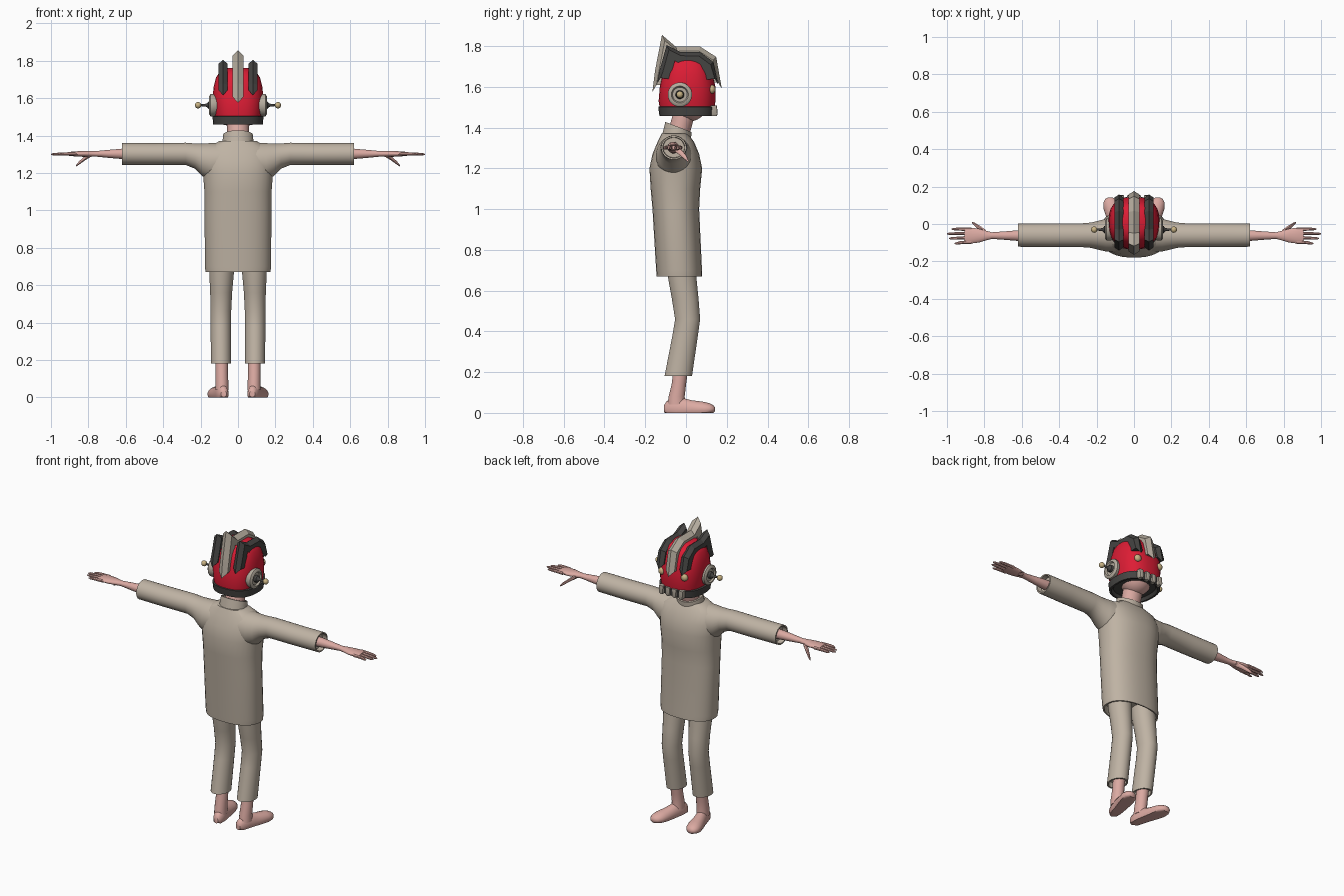
import bpy, bmesh, math
from mathutils import Vector

if "Cube" in bpy.data.objects:
    bpy.data.objects.remove(bpy.data.objects["Cube"])


def material(name, *rgb):
    m = bpy.data.materials.new(name)
    m.use_nodes = True
    m.diffuse_color = (*rgb, 1)
    m.node_tree.nodes["Principled BSDF"].inputs["Base Color"].default_value = (*rgb, 1)
    return m


CLOTH = material("beige cloth", .52, .45, .37)
SKIN = material("pink skin", .71, .40, .36)
RED = material("helmet red", .72, .012, .035)
DARK = material("dark grey", .06, .058, .055)
STONE = material("pale stone", .46, .41, .34)
GOLD = material("dull gold", .58, .45, .23)

X, Y, Z = Vector((1, 0, 0)), Vector((0, 1, 0)), Vector((0, 0, 1))


def finish(name, bm, mat, mirror=False, angle=40):
    bmesh.ops.recalc_face_normals(bm, faces=bm.faces)
    me = bpy.data.meshes.new(name)
    bm.to_mesh(me)
    bm.free()
    me.materials.append(mat)
    ob = bpy.data.objects.new(name, me)
    bpy.context.collection.objects.link(ob)
    bpy.ops.object.select_all(action='DESELECT')
    ob.select_set(True)
    bpy.context.view_layer.objects.active = ob
    if angle:
        bpy.ops.object.shade_smooth_by_angle(angle=math.radians(angle))
    if mirror:
        ob.modifiers.new("Mirror", 'MIRROR')
    return ob


def skin_rings(bm, rings, closed=True):
    """Bridge equal rings of points and cap both ends."""
    vs = [[bm.verts.new(p) for p in r] for r in rings]
    n = len(vs[0])
    for a, b in zip(vs, vs[1:]):
        for i in range(n):
            j = (i + 1) % n
            bm.faces.new((a[i], a[j], b[j], b[i]))
    bm.faces.new(vs[0])
    bm.faces.new(vs[-1])


def loft(name, sections, mat, u=X, v=Y, n=24, power=2, mirror=False, floor=None):
    """sections: (x, y, z, radius along u, radius along v)."""
    rings = []
    for x, y, z, ru, rv in sections:
        ring = []
        for i in range(n):
            t = 2 * math.pi * (i + .5) / n
            c, s = math.cos(t), math.sin(t)
            c = math.copysign(abs(c) ** (2 / power), c)
            s = math.copysign(abs(s) ** (2 / power), s)
            p = Vector((x, y, z)) + u * ru * c + v * rv * s
            if floor is not None:
                p.z = max(p.z, floor)
            ring.append(p)
        rings.append(ring)
    bm = bmesh.new()
    skin_rings(bm, rings)
    return finish(name, bm, mat, mirror)


def ball(name, pos, radii, mat, mirror=False, seg=16):
    bm = bmesh.new()
    bmesh.ops.create_uvsphere(bm, u_segments=seg, v_segments=seg // 2 + 2, radius=1)
    for p in bm.verts:
        p.co = Vector(a * b + c for a, b, c in zip(p.co, radii, pos))
    return finish(name, bm, mat, mirror, 60)


# Long shirt, open at the hem, with a recessed inside
torso = [(.72, -.035, .16, .1), (.67, -.0325, .165, .105), (.67, -.0325, .174, .112),
         (.70, -.034, .178, .113), (1.0, -.05, .179, .115), (1.1, -.052, .18, .122),
         (1.2, -.05, .188, .13), (1.27, -.05, .195, .115), (1.33, -.05, .175, .09),
         (1.37, -.055, .10, .065)]
loft("shirt_body", [(0, y, z, a, b) for z, y, a, b in torso], CLOTH, n=32, power=2.3)
sleeve = [(.08, 1.26, .09, .10), (.15, 1.26, .088, .10), (.19, 1.27, .078, .088),
          (.23, 1.29, .068, .068), (.28, 1.302, .064, .060), (.45, 1.301, .064, .059),
          (.62, 1.302, .062, .059), (.62, 1.302, .054, .051), (.59, 1.302, .052, .049)]
loft("sleeve", [(x, -.06, z, a, b) for x, z, a, b in sleeve], CLOTH, Y, Z, mirror=True)

# Tilted collar and neck
tilt = Vector((0, .93, -.36))
loft("collar", [(0, -.052, 1.31, .088, .077), (0, -.037, 1.403, .080, .070),
                (0, -.037, 1.403, .070, .060), (0, -.042, 1.37, .068, .058)], CLOTH, X, tilt)
loft("neck", [(0, -.045, 1.34, .058, .055), (0, 0, 1.5, .058, .055)], SKIN)
ball("head", (0, .015, 1.54), (.1, .1, .11), SKIN, seg=24)

# Arms, hands and fingers
arm = [(.56, .030, .029), (.62, .029, .028), (.69, .023, .022), (.76, .018, .015),
       (.79, .026, .016), (.83, .038, .016), (.88, .044, .013), (.905, .040, .010)]
loft("forearm_and_hand", [(x, -.062, 1.302, a, b) for x, a, b in arm],
     SKIN, Y, Z, n=16, mirror=True)
for label, base, tip, end in (("index", -.028, -.027, .975), ("middle", -.050, -.052, 1.0),
                              ("ring", -.073, -.077, .99), ("little", -.096, -.104, .96)):
    loft(label + "_finger", [(.87, base, 1.302, .011, .010), (.93, (base + tip) / 2, 1.302, .009, .009),
                             (end - .012, tip, 1.30, .007, .007), (end, tip, 1.299, .003, .003)],
         SKIN, Y, Z, n=8, mirror=True)
loft("thumb", [(.79, -.05, 1.297, .018, .014), (.82, -.026, 1.277, .015, .012),
               (.85, -.003, 1.253, .010, .010), (.866, .008, 1.238, .004, .004)],
     SKIN, Y, Z, n=8, mirror=True)

# Trousers with bent knees, shins and out-turned feet
leg = [(.76, .085, -.025, .070, .072), (.66, .088, -.018, .066, .070), (.56, .090, -.004, .059, .066),
       (.46, .092, .008, .056, .062), (.38, .092, -.004, .055, .063), (.18, .091, -.038, .054, .068),
       (.18, .091, -.038, .046, .058), (.21, .091, -.034, .045, .056)]
loft("trouser_leg", [(x, y, z, a, b) for z, x, y, a, b in leg], CLOTH, mirror=True)
loft("shin", [(.087, -.022, .24, .036, .037), (.087, -.035, .14, .034, .036),
              (.086, -.046, .08, .035, .040), (.086, -.046, .04, .036, .045)],
     SKIN, n=16, mirror=True)
foot = [(-.109, .076, .015, .035), (-.095, .078, .027, .058), (-.05, .085, .035, .078),
        (-.01, .094, .038, .072), (.03, .105, .042, .062), (.08, .117, .046, .056),
        (.115, .123, .041, .048), (.135, .126, .027, .037), (.143, .128, .010, .026)]
loft("foot", [(x, y, .018, w, top - .018) for y, x, w, top in foot],
     SKIN, X, Z, n=20, mirror=True, floor=0)

# Helmet shell and rim
shell = [(1.48, .005, .122, .132), (1.53, .005, .131, .140), (1.60, .008, .136, .137),
         (1.66, .008, .131, .125), (1.71, .008, .118, .110), (1.74, .008, .098, .088),
         (1.76, .008, .055, .050)]
loft("helmet_shell", [(0, y, z, a, b) for z, y, a, b in shell], RED, n=32, power=2.5)
rim = [(1.475, .110, .115), (1.458, .122, .125), (1.458, .133, .136),
       (1.502, .137, .142), (1.505, .122, .130)]
loft("helmet_rim", [(0, .005, z, a, b) for z, a, b in rim], DARK, n=32, power=2.5)

# Ridged crests running over the helmet
crest_path = [(-.165, 1.575), (-.152, 1.68), (-.118, 1.855), (-.05, 1.797),
              (.07, 1.797), (.148, 1.747), (.176, 1.59)]
side_path = [(-.142, 1.615), (-.13, 1.68), (-.095, 1.805), (-.03, 1.772),
             (.07, 1.770), (.135, 1.722), (.158, 1.61)]


def crest(name, path, x, half, mat, mirror):
    core = Vector((0, .01, 1.6))
    rings = []
    for i, (y, z) in enumerate(path):
        ridge = Vector((0, y, z))
        end = Z * .03 if i in (0, len(path) - 1) else Z * 0
        edge = core + (ridge - core) * .89 + end
        base = core + (ridge - core) * .62 + end
        rings.append([ridge + X * x, edge + X * (x + half), base + X * (x + half),
                      base + X * (x - half), edge + X * (x - half)])
    bm = bmesh.new()
    skin_rings(bm, rings)
    finish(name, bm, mat, mirror, 0)


crest("centre_crest", crest_path, 0, .030, STONE, False)
crest("side_crest", side_path, .080, .025, DARK, True)

# Ear cups with antennae
ear = [(.10, .050), (.128, .060), (.146, .060), (.154, .050), (.154, .042), (.144, .036)]
loft("ear_cup", [(x, -.03, 1.562, r, r) for x, r in ear], STONE, Y, Z, mirror=True)
hub = [(.14, .022), (.158, .020), (.166, .010), (.178, .007), (.205, .005)]
loft("antenna_rod", [(x, -.03, 1.562, r, r) for x, r in hub], DARK, Y, Z, n=12, mirror=True)
ball("antenna_knob", (.213, -.03, 1.562), (.017, .017, .017), GOLD, True)

# Studs and teeth on the face side
ball("brow_stud", (.078, .127, 1.588), (.022, .018, .022), GOLD, True)
for i, x in enumerate((.022, .068)):
    loft(f"tooth_{i + 1}", [(x, .138, 1.456, .009, .014), (x, .138, 1.468, .015, .018),
                            (x, .136, 1.508, .015, .016)], STONE, n=12, power=5, mirror=True)
